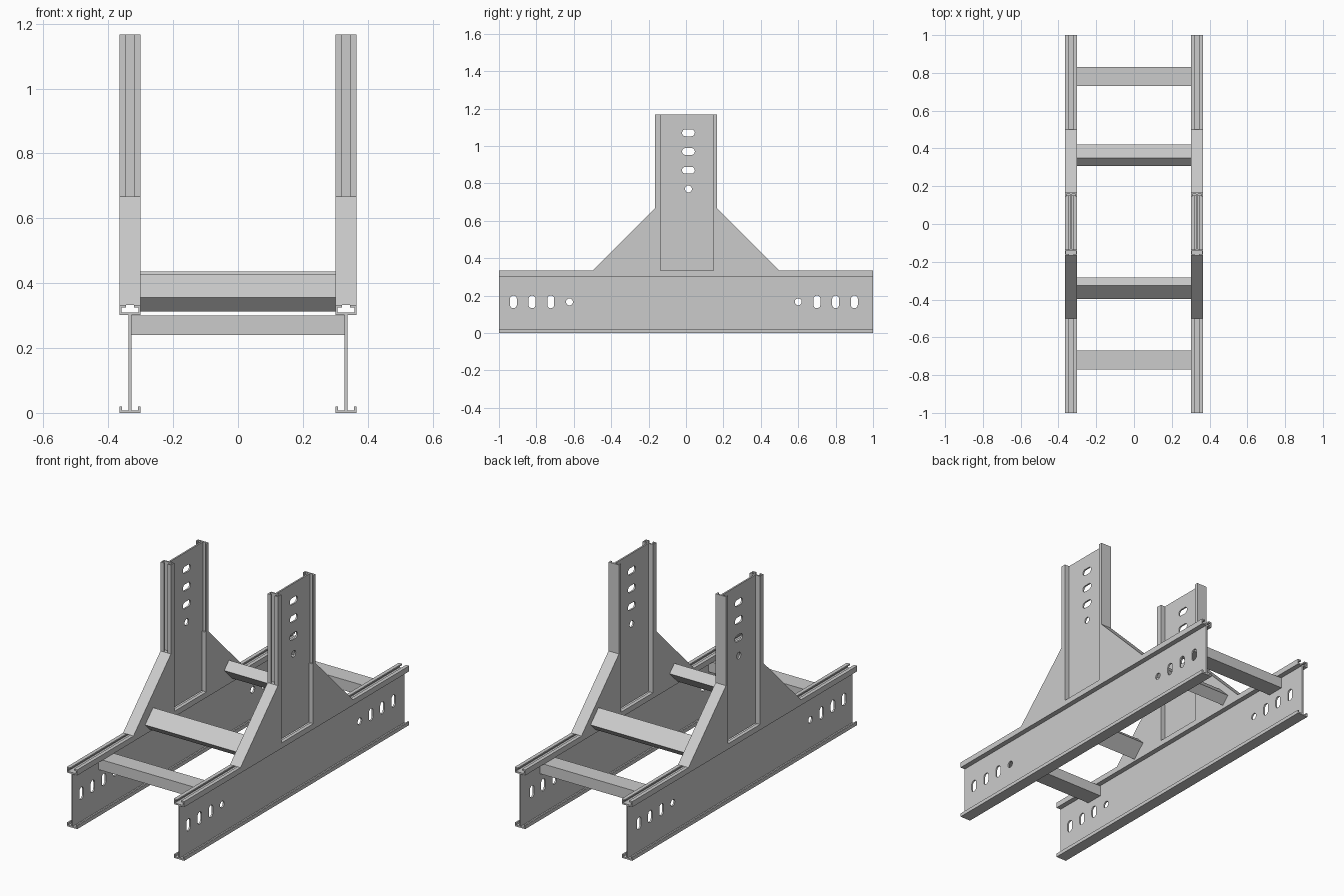
import bpy, bmesh, math
from mathutils import Vector

if "Cube" in bpy.data.objects:
    bpy.data.objects.remove(bpy.data.objects["Cube"])

CX, H, W = 0.333, 0.333, 0.0325   # rail centre, section height, half flange width


def prism(name, polygons, place, depth):
    """Extrude 2D outlines, mapped to 3D by place(), along depth."""
    bm = bmesh.new()
    for pts in polygons:
        f = bm.faces.new([bm.verts.new(place(a, b)) for a, b in pts])
        ext = bmesh.ops.extrude_face_region(bm, geom=[f])
        bmesh.ops.translate(bm, vec=Vector(depth),
                            verts=[g for g in ext['geom'] if isinstance(g, bmesh.types.BMVert)])
    bmesh.ops.recalc_face_normals(bm, faces=bm.faces)
    me = bpy.data.meshes.new(name)
    bm.to_mesh(me)
    bm.free()
    ob = bpy.data.objects.new(name, me)
    bpy.context.collection.objects.link(ob)
    return ob


def slot(cx, cy, half=0.0):
    """Outline of a round-ended slot (or a circle) elongated along its second axis."""
    r, n, pts = 0.0185, 12, []
    for end in (1, -1):
        for i in range(n + (1 if half else 0)):
            t = math.pi * i / n + (0 if end > 0 else math.pi)
            pts.append((cx + r * math.cos(t), cy + end * half + r * math.sin(t)))
    return pts


def cut(ob, cutter):
    cutter.hide_render = True
    m = ob.modifiers.new("holes", 'BOOLEAN')
    m.operation, m.solver, m.object = 'DIFFERENCE', 'EXACT', cutter
    bpy.context.view_layer.objects.active = ob
    bpy.ops.object.modifier_apply(modifier=m.name)
    bpy.data.objects.remove(cutter)


def bar(name, half_len, y, z, angle):
    c, s = math.cos(angle), math.sin(angle)
    rect = [(-.05, -.03), (.05, -.03), (.05, .03), (-.05, .03)]
    pts = [(y + a * c - b * s, z + a * s + b * c) for a, b in rect]
    prism(name, [pts], lambda a, b: (-half_len, a, b), (2 * half_len, 0, 0))


# I-section with lipped lower flange and slotted upper flange
half = [(W, 0), (W, .02), (.0245, .02), (.0245, .008), (.0045, .008), (.0045, .302),
        (W, .302), (W, H), (.012, H), (.012, .325), (.026, .325), (.026, .31)]
section = half + [(-u, v) for u, v in reversed(half)]

rail_holes = [slot(y, .166, .0155) for y in (-.923, -.823, -.723, .70, .80, .90)]
rail_holes += [slot(y, .166) for y in (-.623, .60)]
post_holes = [slot(z, .013, .0155) for z in (1.07, .97, .87)] + [slot(.77, .013)]

for side, x in (("left", -CX), ("right", CX)):
    # long side rail
    rail = prism(side + "_rail", [section], lambda u, v: (x + u, -1, v), (0, 2, 0))
    cut(rail, prism("cutter", rail_holes, lambda a, b: (x - .02, a, b), (.04, 0, 0)))
    # upright post: the same section, slotted flange towards the front
    post = prism(side + "_post", [section], lambda u, v: (x + u, H / 2 - v, H), (0, 0, 1.167 - H))
    cut(post, prism("cutter", post_holes, lambda a, b: (x - .02, b, a), (.04, 0, 0)))
    # sloped gussets, full flange width
    for end, s, inner in (("front", -1, .136), ("back", 1, .148)):
        tri = [(s * inner, H), (s * .5, H), (s * .1665, .667), (s * inner, .667)]
        prism(f"{side}_{end}_gusset", [tri], lambda a, b: (x - W, a, b), (2 * W, 0, 0))

# rungs: two flat between the rails, two tilted between the gussets
bar("front_flat_rung", CX - .004, -.72, .27, 0)
bar("back_flat_rung", CX - .004, .78, .27, 0)
bar("front_tilted_rung", .302, -.34, .37, math.radians(45))
bar("back_tilted_rung", .302, .363, .379, math.radians(-45))
